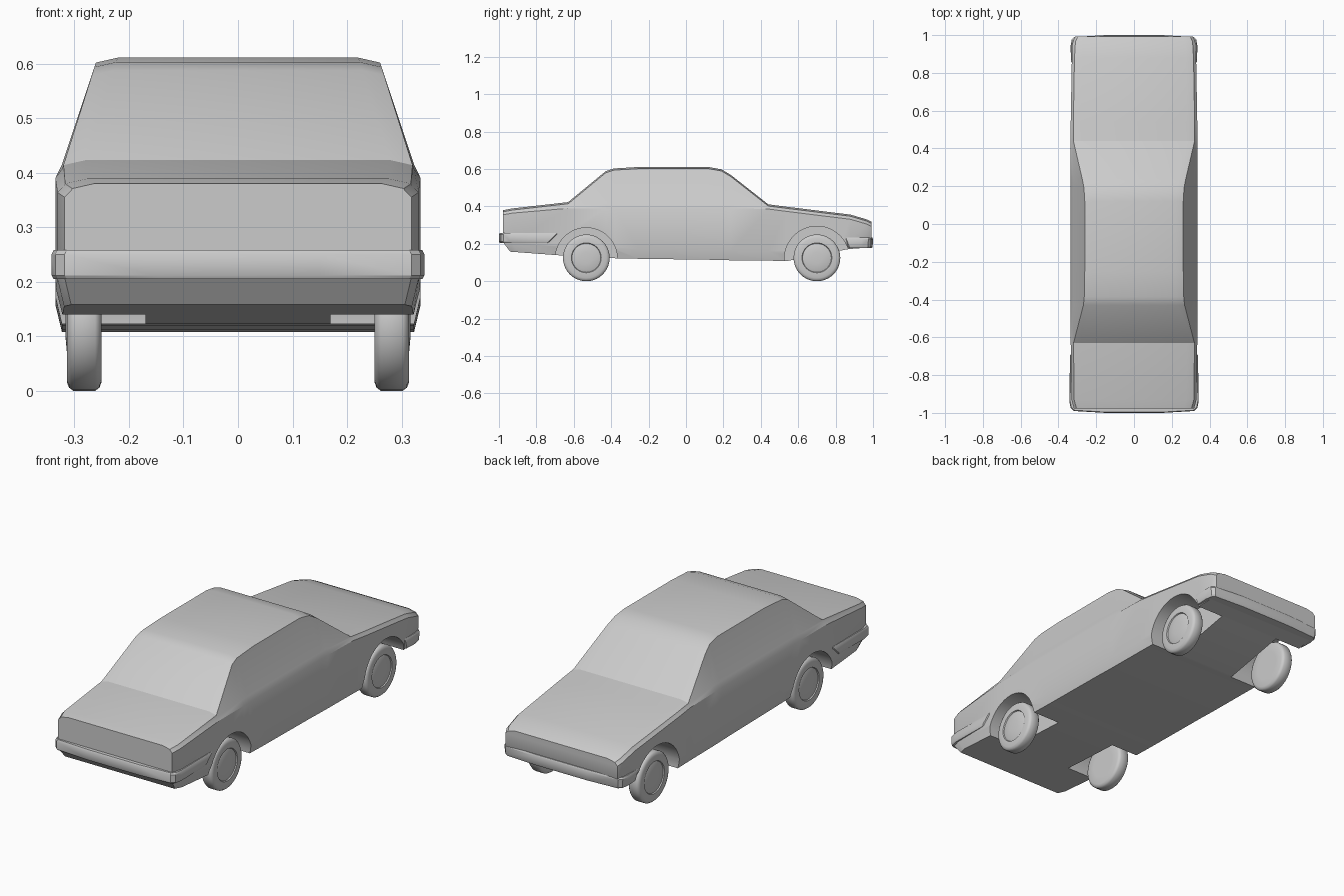
import bpy, bmesh, math

if "Cube" in bpy.data.objects:
    bpy.data.objects.remove(bpy.data.objects["Cube"])


def make(name, verts, faces, angle=30):
    me = bpy.data.meshes.new(name)
    me.from_pydata(verts, [], faces)
    bm = bmesh.new()
    bm.from_mesh(me)
    bmesh.ops.recalc_face_normals(bm, faces=bm.faces)
    bm.to_mesh(me)
    bm.free()
    ob = bpy.data.objects.new(name, me)
    bpy.context.collection.objects.link(ob)
    if angle:
        smooth(ob, angle)
    return ob


def smooth(ob, angle):
    bpy.ops.object.select_all(action='DESELECT')
    ob.select_set(True)
    bpy.context.view_layer.objects.active = ob
    bpy.ops.object.shade_smooth_by_angle(angle=math.radians(angle))


# Body stations: y of upper part, y at bottom edge, bottom z, half width, top z
stations = [
    (-.978, -.94, .158, .318, .380), (-.93, -.90, .155, .331, .389),
    (-.63, -.63, .135, .335, .423), (-.43, -.43, .125, .335, .588),
    (-.385, -.385, .123, .335, .603), (-.25, -.25, .120, .335, .611),
    (.12, .12, .115, .335, .611), (.19, .19, .113, .335, .598),
    (.24, .24, .112, .335, .568), (.44, .44, .110, .335, .411),
    (.54, .54, .108, .335, .398), (.88, .87, .172, .329, .356),
    (.965, .95, .178, .324, .331), (.992, .968, .182, .312, .318),
]


def section(y, yb, zb, w, zt):
    belt = min(.39, zt - .025)
    wr = w - .014 - .06 * max(0, (zt - .42) / .19)
    half = [(w - .012, yb, zb), (w, y, zb + .05), (w, y, belt),
            (w - .012, y, belt + min(.025, (zt - belt) * .5)),
            (wr, y, zt - .009), (wr - .04, y, zt)]
    return half + [(-x, yy, z) for x, yy, z in reversed(half)]


n = 12
verts = [p for s in stations for p in section(*s)]
faces = []
for k in range(len(stations) - 1):
    for i in range(n):
        j = (i + 1) % n
        faces.append((k * n + i, k * n + j, (k + 1) * n + j, (k + 1) * n + i))
for base in (0, (len(stations) - 1) * n):
    for i in range(5):
        faces.append((base + i, base + i + 1, base + n - 2 - i, base + n - 1 - i))
body = make("car_body", verts, faces, 0)

# Wheel wells cut through the body sides
axles = [(-.533, .166), (.70, .174)]
for y, r in axles:
    for side in (-1, 1):
        bpy.ops.mesh.primitive_cylinder_add(vertices=48, radius=r, depth=.28,
                                            location=(side * .31, y, .12),
                                            rotation=(0, math.pi / 2, 0))
        cutter = bpy.context.object
        cutter.name = "wheel_well_cutter"
        cutter.hide_render = True
        mod = body.modifiers.new("well", 'BOOLEAN')
        mod.operation = 'DIFFERENCE'
        mod.solver = 'EXACT'
        mod.object = cutter
        bpy.context.view_layer.objects.active = body
        bpy.ops.object.modifier_apply(modifier=mod.name)
        bpy.data.objects.remove(cutter)
smooth(body, 28)


# Bumpers: plan outline of one side, mirrored and stacked in levels
def bumper(name, half, levels):
    outline = half + [(-x, y) for x, y in reversed(half)]
    m = len(outline)
    vs = []
    for z, inset, cut in levels:
        for i, (x, y) in enumerate(outline):
            s = 1 if y > 0 else -1
            yy = y + s * cut if i in (0, 1, m - 1, m - 2) else y - s * inset
            vs.append((x - math.copysign(inset, x), yy, z))
    fs = [tuple(range(m)), tuple(range((len(levels) - 1) * m, len(levels) * m))]
    for k in range(len(levels) - 1):
        for i in range(m):
            j = (i + 1) % m
            fs.append((k * m + i, k * m + j, (k + 1) * m + j, (k + 1) * m + i))
    return make(name, vs, fs)


bumper("front_bumper",
       [(.325, -.675), (.339, -.69), (.342, -.94), (.335, -.975), (.318, -.99), (.15, -1.0)],
       [(.205, .004, .05), (.212, 0, .045), (.25, 0, .005), (.258, .004, 0)])
bumper("rear_bumper",
       [(.32, .845), (.333, .855), (.336, .94), (.330, .975), (.315, .99), (.15, 1.0)],
       [(.178, .006, .02), (.186, .002, .018), (.225, 0, .003), (.233, .004, 0)])

# Wheels: lathed tyre and hub profile (x, radius)
profile = [(.25, .07), (.25, .108), (.254, .119), (.262, .125), (.302, .125),
           (.310, .119), (.314, .108), (.314, .08), (.309, .077), (.313, .064), (.316, .03)]
seg = 40
for label, (y, _) in zip(("front", "rear"), axles):
    for side, sname in ((-1, "left"), (1, "right")):
        vs = [(side * x, y + r * math.cos(a), .125 + r * math.sin(a))
              for x, r in profile
              for a in (2 * math.pi * i / seg for i in range(seg))]
        last = (len(profile) - 1) * seg
        fs = [tuple(range(seg)), tuple(range(last, last + seg))]
        for k in range(len(profile) - 1):
            for i in range(seg):
                j = (i + 1) % seg
                fs.append((k * seg + i, k * seg + j, (k + 1) * seg + j, (k + 1) * seg + i))
        make(f"{label}_{sname}_wheel", vs, fs, 40)
